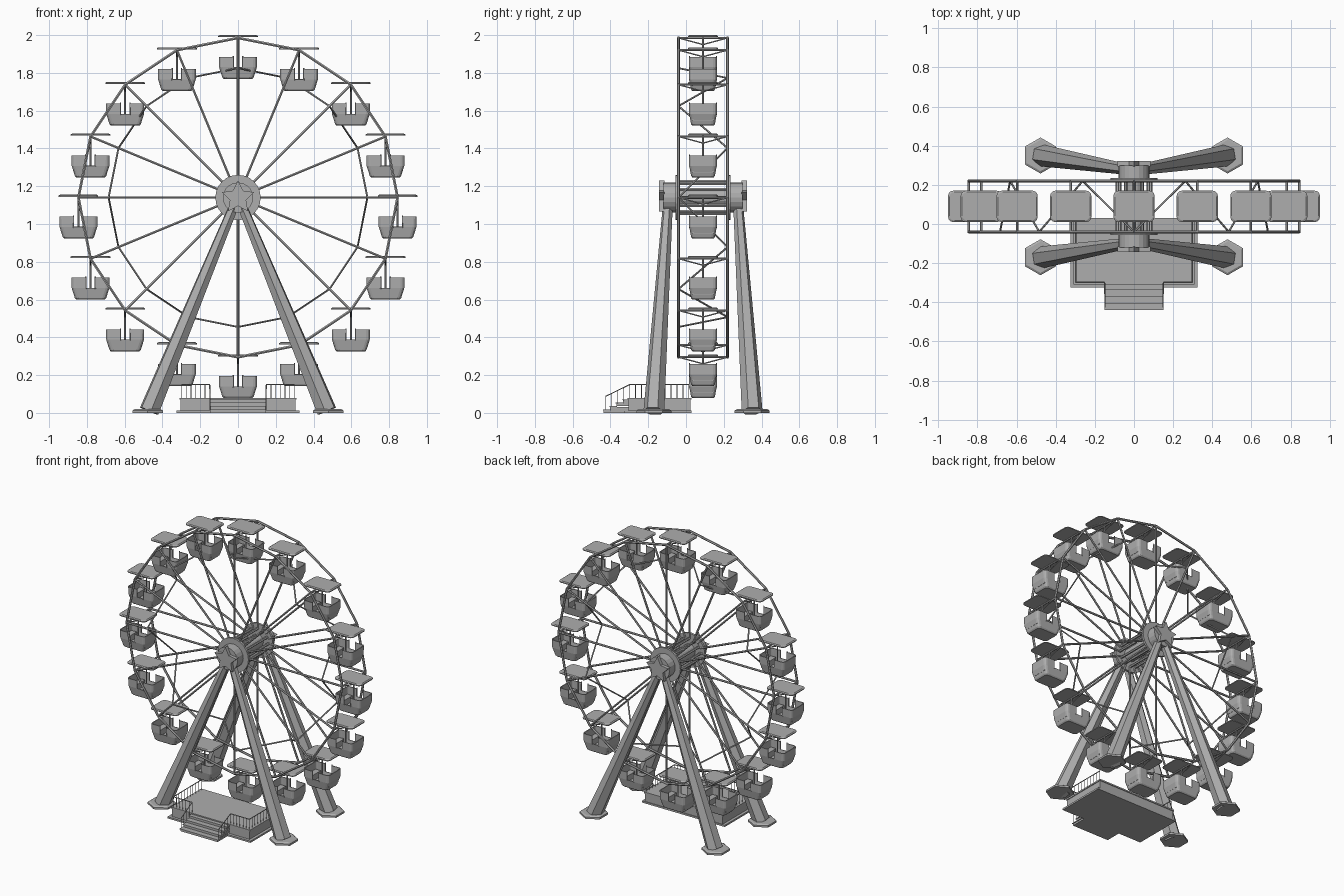
import bpy, bmesh
from math import sin, cos, pi
from mathutils import Vector

cube = bpy.data.objects.get("Cube")
if cube:
    bpy.data.objects.remove(cube, do_unlink=True)

grey = bpy.data.materials.new("painted_steel_grey")
grey.use_nodes = True
grey.diffuse_color = (0.42, 0.42, 0.42, 1)
grey.node_tree.nodes["Principled BSDF"].inputs["Base Color"].default_value = (0.42, 0.42, 0.42, 1)

N = 16              # gondolas and spokes per side
MID = 0.09          # wheel centre plane
HALF = 0.13         # half spacing of the two rims
AXLE = 1.14         # axle height
RIM = 0.845
INNER = 0.685


def finish(name, bm, loc=(0, 0, 0)):
    bmesh.ops.recalc_face_normals(bm, faces=bm.faces)
    mesh = bpy.data.meshes.new(name)
    bm.to_mesh(mesh)
    bm.free()
    mesh.materials.append(grey)
    return place(name, mesh, loc)


def place(name, mesh, loc):
    ob = bpy.data.objects.new(name, mesh)
    ob.location = loc
    bpy.context.collection.objects.link(ob)
    return ob


def loft(bm, rings, caps=(True, True), skip=None):
    """Bridge equal rings of points with quads; skip(mid) leaves a gap."""
    vs = [[bm.verts.new(p) for p in ring] for ring in rings]
    n = len(vs[0])
    for a, b in zip(vs, vs[1:]):
        for i in range(n):
            j = (i + 1) % n
            if skip and skip((a[i].co + b[j].co) / 2):
                continue
            bm.faces.new((a[i], a[j], b[j], b[i]))
    if caps[0]:
        bm.faces.new(vs[0])
    if caps[1]:
        bm.faces.new(vs[-1])


def rod(bm, a, b, r, r2=None, n=6):
    a, b = Vector(a), Vector(b)
    q = (b - a).to_track_quat('Z', 'Y')
    loft(bm, [[c + q @ Vector((cos(t) * s, sin(t) * s, 0))
               for t in (2 * pi * i / n for i in range(n))]
              for c, s in ((a, r), (b, r2 or r))])


def box(bm, x0, x1, y0, y1, z0, z1):
    loft(bm, [[(x0, y0, z), (x1, y0, z), (x1, y1, z), (x0, y1, z)] for z in (z0, z1)])


def disc(bm, radii, y0, y1):
    """Prism along y; the radii list gives the polar outline."""
    n = len(radii)
    loft(bm, [[(r * sin(2 * pi * i / n), y, AXLE + r * cos(2 * pi * i / n))
               for i, r in enumerate(radii)] for y in (y0, y1)])


def rounded(hx, hy, z, r=0.02, door=0.025):
    """Rounded rectangle with extra points at the door edges."""
    pts = []
    for k, (sx, sy) in enumerate(((1, 1), (-1, 1), (-1, -1), (1, -1))):
        for s in range(4):
            t = (k + s / 3) * pi / 2
            pts.append((sx * (hx - r) + r * cos(t), sy * (hy - r) + r * sin(t), z))
        if k % 2 == 0:
            pts += [(sx * door, sy * hy, z), (-sx * door, sy * hy, z)]
    return pts


def polar(i, r, y):
    t = 2 * pi * i / N
    return Vector((r * sin(t), y, AXLE + r * cos(t)))


# Rims and spokes on both faces of the wheel
for side, s in (("front", -1), ("back", 1)):
    y = MID + s * HALF
    rim, spokes = bmesh.new(), bmesh.new()
    for i in range(N):
        rod(rim, polar(i, RIM, y), polar(i + 1, RIM, y), 0.008)
        rod(spokes, polar(i, 0.09, y), polar(i, RIM, y), 0.007)
    finish(side + "_rim", rim)
    finish(side + "_spokes", spokes)

# Cross bars, zigzag lacing and hanger brackets between the faces
bars, lacing, brackets = bmesh.new(), bmesh.new(), bmesh.new()
for i in range(N):
    rod(bars, polar(i, RIM, MID - HALF), polar(i, RIM, MID + HALF), 0.006)
    s = 1 if i % 2 else -1
    rod(lacing, polar(i, INNER, MID + s * HALF), polar(i + 1, INNER, MID - s * HALF), 0.005)
    drop = polar(i, RIM, MID) - Vector((0, 0, 0.035))
    for e in (-1, 1):
        rod(brackets, polar(i, RIM, MID + e * HALF), drop, 0.004)
finish("rim_cross_bars", bars)
finish("inner_lacing", lacing)
finish("hanger_brackets", brackets)

# Hub: axle, cage of bars, flanges, bearing blocks and star caps
hub = bmesh.new()
disc(hub, [0.045] * 16, MID - 0.2, MID + 0.2)
for i in range(12):
    rod(hub, polar(i * N / 12, 0.085, MID - HALF), polar(i * N / 12, 0.085, MID + HALF), 0.009)
finish("hub_cage", hub)
for side, s in (("front", -1), ("back", 1)):
    b = bmesh.new()
    disc(b, [0.12] * 24, MID + s * 0.13, MID + s * 0.145)
    disc(b, [0.08] * 20, MID + s * 0.145, MID + s * 0.21)
    finish(side + "_bearing", b)
    star = bmesh.new()
    disc(star, [0.09, 0.045] * 5, MID + s * 0.205, MID + s * 0.232)
    finish(side + "_star_cap", star)

# Tapered support legs on hexagonal feet
for side, s in (("front", -1), ("back", 1)):
    for hand, e in (("right", -1), ("left", 1)):
        leg = bmesh.new()
        rod(leg, (e * 0.47, MID + s * 0.26, 0.01), (e * 0.012, MID + s * 0.185, 1.12), 0.056, 0.026)
        finish(f"{side}_{hand}_leg", leg)
        foot = bmesh.new()
        loft(foot, [[(e * 0.478 + r * sin(k * pi / 3), MID + s * 0.26 + r * cos(k * pi / 3), z)
                     for k in range(6)] for r, z in ((0.092, 0), (0.092, 0.013), (0.08, 0.02))])
        finish(f"{side}_{hand}_foot", foot)

# Gondola shell: tapered tub with a door gap in the front and back walls
shell = bmesh.new()
loft(shell, [rounded(0.076, 0.056, -0.217), rounded(0.083, 0.063, -0.209),
             rounded(0.1, 0.073, -0.155)], caps=(True, False))
loft(shell, [rounded(0.1, 0.073, -0.155), rounded(0.101, 0.074, -0.1)], caps=(False, False),
     skip=lambda m: abs(m.x) < 0.02)
bmesh.ops.remove_doubles(shell, verts=shell.verts, dist=0.0005)
shells = [finish("gondola_shell_1", shell, polar(0, RIM, MID))]

# Gondola fittings: seats, floor, door posts and centre pole
fit = bmesh.new()
box(fit, -0.08, 0.08, -0.055, 0.055, -0.2, -0.19)
for e in (-1, 1):
    x0, x1 = sorted((e * 0.05, e * 0.09))
    box(fit, x0, x1, -0.055, 0.055, -0.19, -0.15)
    for d in (-1, 1):
        rod(fit, (e * 0.025, d * 0.072, -0.16), (e * 0.025, d * 0.072, -0.095), 0.003)
rod(fit, (0, 0, -0.2), (0, 0, 0.004), 0.005)
fits = [finish("gondola_fittings_1", fit, polar(0, RIM, MID))]

# Gondola roof
roof = bmesh.new()
loft(roof, [rounded(0.105, 0.08, 0.004, 0.025), rounded(0.105, 0.08, 0.01, 0.025),
            rounded(0.098, 0.073, 0.015, 0.025)])
roofs = [finish("gondola_roof_1", roof, polar(0, RIM, MID))]

for i in range(1, N):
    for name, group in (("shell", shells), ("fittings", fits), ("roof", roofs)):
        group.append(place(f"gondola_{name}_{i + 1}", group[0].data, polar(i, RIM, MID)))
for ob in shells:
    mod = ob.modifiers.new("wall_thickness", 'SOLIDIFY')
    mod.thickness = 0.006

# Boarding platform
deck = bmesh.new()
box(deck, -0.325, 0.325, -0.325, 0.03, 0, 0.012)
box(deck, -0.305, 0.305, -0.305, 0.025, 0.012, 0.07)
box(deck, -0.31, 0.31, -0.31, 0.03, 0.07, 0.08)
finish("boarding_platform", deck)

# Steps, each with a thin overhanging tread
stairs = bmesh.new()
for k in range(4):
    y, z = -0.44 + k * 0.034, 0.018 * (k + 1)
    box(stairs, -0.145, 0.145, y + 0.004, -0.3, z - 0.018, z - 0.005)
    box(stairs, -0.15, 0.15, y, y + 0.04, z - 0.005, z)
finish("steps", stairs)

# Railings around the platform and down the steps
rails = bmesh.new()
for e in (-1, 1):
    path = [Vector(p) for p in ((e * 0.298, 0.015, 0.08), (e * 0.298, -0.298, 0.08),
                                (e * 0.15, -0.298, 0.08), (e * 0.148, -0.425, 0.018))]
    up = Vector((0, 0, 0.07))
    for (a, b), posts in zip(zip(path, path[1:]), (10, 6, 4)):
        rod(rails, a + up, b + up, 0.003)
        for k in range(posts + 1):
            p = a.lerp(b, k / posts)
            rod(rails, p, p + up, 0.002, n=4)
finish("platform_railings", rails)
